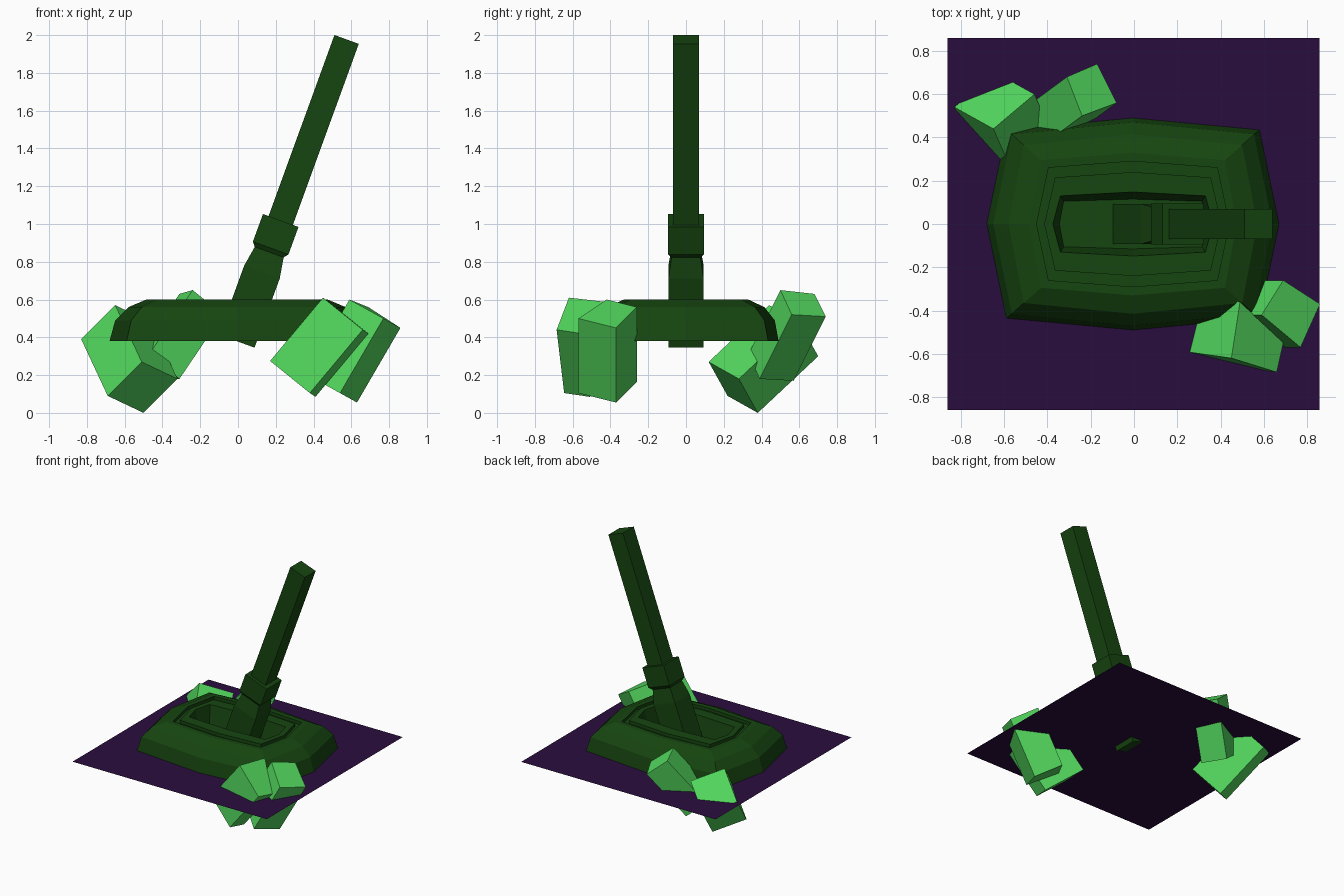
import bpy, bmesh, math
from mathutils import Vector, Matrix

if "Cube" in bpy.data.objects:
    bpy.data.objects.remove(bpy.data.objects["Cube"])


def material(name, rgb):
    m = bpy.data.materials.new(name)
    m.diffuse_color = (*rgb, 1)
    m.use_nodes = True
    m.node_tree.nodes["Principled BSDF"].inputs["Base Color"].default_value = m.diffuse_color
    return m


DARK = material("dark_green", (0.008, 0.060, 0.005))
LIGHT = material("light_green", (0.085, 0.68, 0.11))
PURPLE = material("purple", (0.023, 0.004, 0.048))


def loft(name, rings, mat, cap_start=True, cap_end=True, matrix=None):
    """Skin a stack of equal-length point rings into a flat-shaded mesh."""
    bm = bmesh.new()
    loops = [[bm.verts.new(p) for p in ring] for ring in rings]
    for a, b in zip(loops, loops[1:]):
        n = len(a)
        for i in range(n):
            j = (i + 1) % n
            bm.faces.new((a[i], a[j], b[j], b[i]))
    if cap_start:
        bm.faces.new(loops[0][::-1])
    if cap_end:
        bm.faces.new(loops[-1])
    bmesh.ops.recalc_face_normals(bm, faces=bm.faces)
    if matrix:
        bm.transform(matrix)
    me = bpy.data.meshes.new(name)
    bm.to_mesh(me)
    bm.free()
    me.materials.append(mat)
    ob = bpy.data.objects.new(name, me)
    bpy.context.collection.objects.link(ob)
    return ob


def octagon(x, cx, cy, y, z):
    return [(px - 0.005, py, z) for px, py in
            ((x, 0), (cx, cy), (0, y), (-cx, cy),
             (-x, 0), (-cx, -cy), (0, -y), (cx, -cy))]


def rectangle(hx, hy, z):
    return [(hx, hy, z), (-hx, hy, z), (-hx, -hy, z), (hx, -hy, z)]


# Ground sheet
bpy.ops.mesh.primitive_plane_add(size=1.72, location=(-0.003, 0, 0.38))
sheet = bpy.context.object
sheet.name = "ground_sheet"
sheet.data.materials.append(PURPLE)

# Housing: domed sides, groove around the top, recessed slot
loft("lever_housing", [octagon(*r) for r in (
    (0.675, 0.585, 0.435, 0.49, 0.38),
    (0.645, 0.56, 0.415, 0.47, 0.49),
    (0.575, 0.505, 0.365, 0.415, 0.56),
    (0.48, 0.425, 0.295, 0.33, 0.60),
    (0.445, 0.39, 0.26, 0.29, 0.60),
    (0.445, 0.39, 0.26, 0.29, 0.575),
    (0.41, 0.36, 0.215, 0.24, 0.575),
    (0.41, 0.36, 0.215, 0.24, 0.60),
    (0.37, 0.335, 0.13, 0.148, 0.60),
    (0.34, 0.32, 0.105, 0.115, 0.42))], DARK, cap_start=False)

# Lever parts share one axis tilted to the right, measured down from its tip
tilt = Matrix.Translation((0.575, 0, 1.977)) @ Matrix.Rotation(math.radians(20), 4, 'Y')
loft("lever_shaft", [rectangle(0.0685, 0.0685, z) for z in (-1.05, 0)], DARK, matrix=tilt)
loft("lever_collar", [rectangle(w, h, z) for w, h, z in (
    (0.08, 0.075, -1.20), (0.10, 0.095, -1.175), (0.10, 0.095, -1.02))], DARK, matrix=tilt)
loft("lever_base", [rectangle(w, h, z) for w, h, z in (
    (0.10, 0.093, -1.70), (0.10, 0.093, -1.31), (0.08, 0.075, -1.19))], DARK, matrix=tilt)

# Rocks: a slanted end face swept along one direction
ROCKS = {
    "front_rock_large": ([(0.45, -0.62, 0.61), (0.66, -0.685, 0.44),
                          (0.69, -0.55, 0.42), (0.49, -0.36, 0.58)], (-0.28, 0.04, -0.335)),
    "front_rock_small": ([(0.77, -0.57, 0.50), (0.86, -0.37, 0.45),
                          (0.69, -0.26, 0.56), (0.59, -0.42, 0.60)], (-0.23, 0, -0.395)),
    "back_rock_large": ([(-0.65, 0.44, 0.57), (-0.83, 0.54, 0.39),
                         (-0.64, 0.70, 0.30), (-0.46, 0.60, 0.48)], (0.14, -0.32, -0.30)),
    "back_rock_small": ([(-0.08, 0.56, 0.52), (-0.17, 0.74, 0.51),
                         (-0.31, 0.68, 0.63), (-0.24, 0.50, 0.65)], (-0.23, -0.17, -0.34)),
}
for name, (face, sweep) in ROCKS.items():
    loft(name, [face, [Vector(p) + Vector(sweep) for p in face]], LIGHT)
